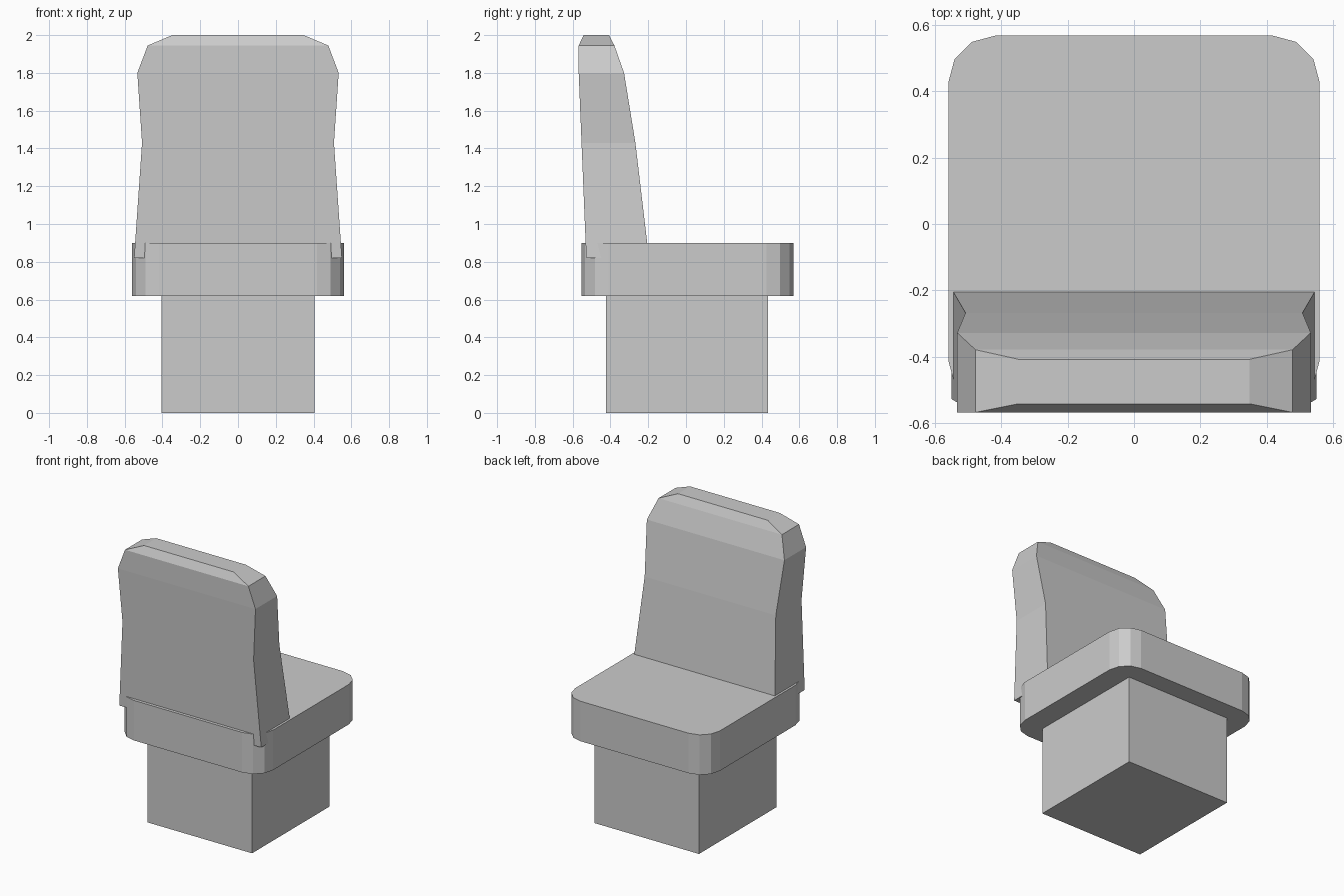
import bpy, bmesh, math

if "Cube" in bpy.data.objects:
    bpy.data.objects.remove(bpy.data.objects["Cube"])

grey = bpy.data.materials.new("plain grey")
grey.diffuse_color = (0.6, 0.6, 0.6, 1)
grey.use_nodes = True
grey.node_tree.nodes["Principled BSDF"].inputs["Base Color"].default_value = grey.diffuse_color


def loft(name, rings):
    """Join equal-length rings of points into a closed solid."""
    bm = bmesh.new()
    loops = [[bm.verts.new(p) for p in ring] for ring in rings]
    n = len(loops[0])
    for a, b in zip(loops, loops[1:]):
        for i in range(n):
            j = (i + 1) % n
            bm.faces.new((a[i], a[j], b[j], b[i]))
    bm.faces.new(loops[0][::-1])
    bm.faces.new(loops[-1])
    bmesh.ops.recalc_face_normals(bm, faces=bm.faces)
    mesh = bpy.data.meshes.new(name)
    bm.to_mesh(mesh)
    bm.free()
    mesh.materials.append(grey)
    obj = bpy.data.objects.new(name, mesh)
    bpy.context.collection.objects.link(obj)
    return obj


def rectangle(half_x, y0, y1, z):
    return [(-half_x, y0, z), (half_x, y0, z), (half_x, y1, z), (-half_x, y1, z)]


def rounded_rectangle(half_x, y0, y1, z, r, steps=3):
    centres = [(half_x - r, y1 - r), (r - half_x, y1 - r),
               (r - half_x, y0 + r), (half_x - r, y0 + r)]
    ring = []
    for k, (cx, cy) in enumerate(centres):
        for s in range(steps + 1):
            a = math.pi / 2 * (k + s / steps)
            ring.append((cx + r * math.cos(a), cy + r * math.sin(a), z))
    return ring


# Square pedestal
loft("pedestal", [rectangle(0.405, -0.423, 0.435, z) for z in (0, 0.62)])

# Seat cushion with rounded corners
loft("seat", [rounded_rectangle(0.56, -0.553, 0.568, z, 0.142) for z in (0.62, 0.9)])

# Backrest: half width, rear y, front y, height
sections = [
    (0.55, -0.528, -0.196, 0.82),
    (0.508, -0.553, -0.268, 1.43),
    (0.533, -0.568, -0.328, 1.80),
    (0.478, -0.568, -0.379, 1.945),
    (0.348, -0.542, -0.408, 2.0),
]
loft("backrest", [rectangle(*s) for s in sections])
